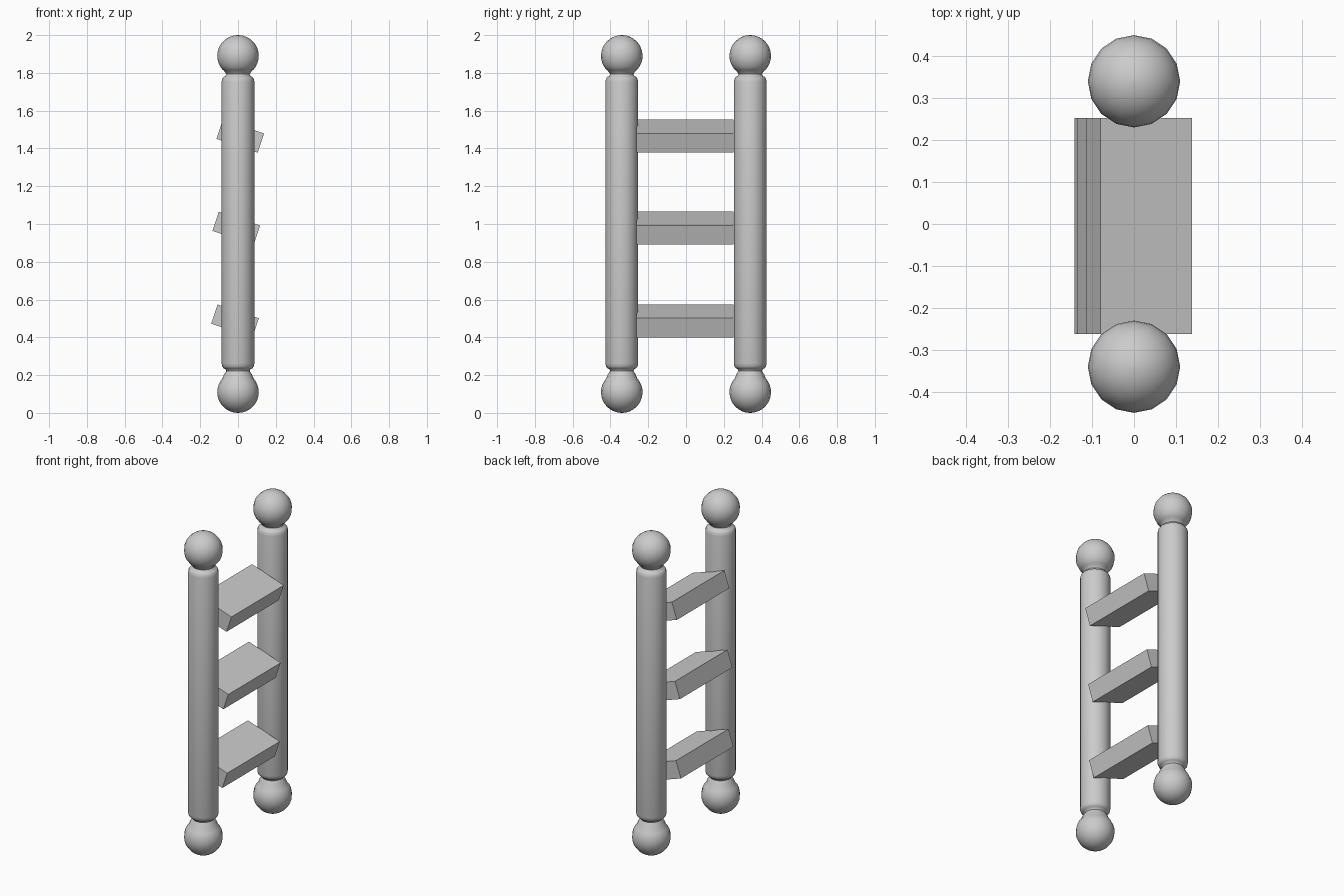
import bpy, math

cube = bpy.data.objects.get("Cube")
if cube:
    bpy.data.objects.remove(cube, do_unlink=True)

grey = bpy.data.materials.new("plain_grey")
grey.use_nodes = True
colour = (0.6, 0.6, 0.6, 1)
grey.diffuse_color = colour
grey.node_tree.nodes["Principled BSDF"].inputs["Base Color"].default_value = colour


def lathe(name, profile, y, sides=16):
    """Revolve (radius, height) points around a vertical axis at y."""
    verts, faces = [], []
    for r, z in profile:
        for i in range(sides):
            a = 2 * math.pi * i / sides
            verts.append((r * math.cos(a), r * math.sin(a), z))
    for k in range(len(profile) - 1):
        for i in range(sides):
            j = (i + 1) % sides
            a, b = k * sides, (k + 1) * sides
            faces.append((a + i, a + j, b + j, b + i))
    faces.append(tuple(reversed(range(sides))))
    faces.append(tuple(range(len(verts) - sides, len(verts))))
    mesh = bpy.data.meshes.new(name)
    mesh.from_pydata(verts, [], faces)
    mesh.materials.append(grey)
    obj = bpy.data.objects.new(name, mesh)
    obj.location.y = y
    bpy.context.collection.objects.link(obj)
    bpy.ops.object.select_all(action="DESELECT")
    obj.select_set(True)
    bpy.context.view_layer.objects.active = obj
    bpy.ops.object.shade_smooth_by_angle(angle=math.radians(50))
    return obj


# Post profile: ball foot, neck, rounded shaft, neck, ball finial
def ball(centre, start, end, steps=12):
    angles = [math.radians(start + (end - start) * i / steps) for i in range(steps + 1)]
    return [(0.11 * math.cos(a), centre + 0.11 * math.sin(a)) for a in angles]


shaft_end = [(0.066, 0.232), (0.076, 0.236), (0.083, 0.245), (0.087, 0.262)]
profile = ball(0.11, -88, 42) + [(0.074, 0.203), (0.062, 0.222)] + shaft_end
profile += [(r, 2.015 - z) for r, z in reversed(shaft_end)]
profile += [(0.062, 1.793), (0.074, 1.812)] + ball(1.89, -42, 88)

for name, y in (("front_post", -0.34), ("back_post", 0.34)):
    lathe(name, profile, y)

# Tilted rungs between the posts
for name, x, z in (("lower_rung", -0.016, 0.487),
                   ("middle_rung", -0.009, 0.978),
                   ("upper_rung", 0.012, 1.465)):
    bpy.ops.mesh.primitive_cube_add(size=1, location=(x, -0.005, z),
                                    rotation=(0, math.radians(18.5), 0))
    rung = bpy.context.object
    rung.name = name
    rung.scale = (0.23, 0.515, 0.107)
    rung.data.materials.append(grey)
